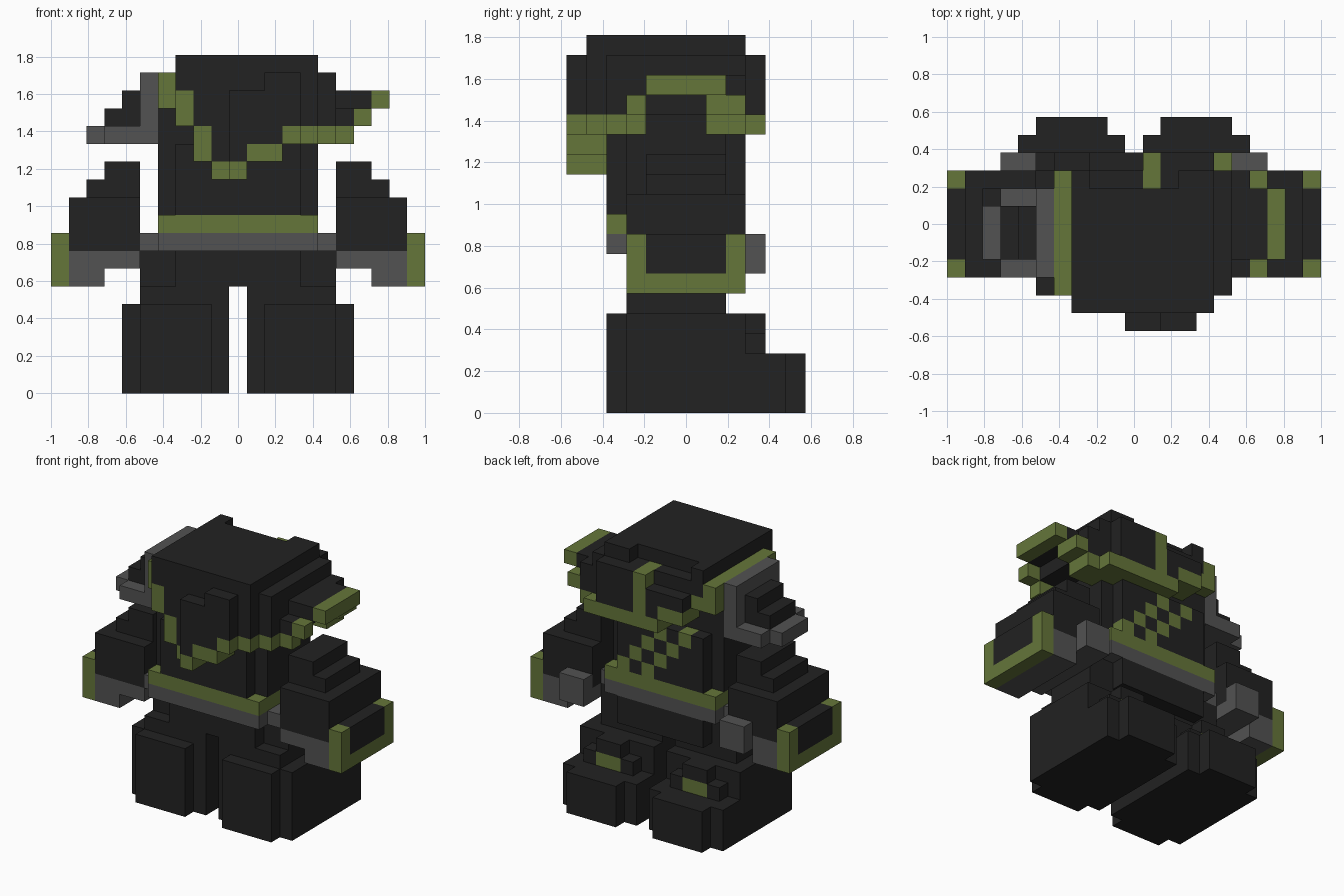
import bpy
import bmesh
from mathutils import Vector

cube = bpy.data.objects.get("Cube")
if cube:
    bpy.data.objects.remove(cube, do_unlink=True)

# Block size and the grid point that becomes the origin
UNIT = 2 / 21
WIDTH = 21
ORIGIN = Vector((WIDTH / 2, 6, 0))
AXES = [Vector((1, 0, 0)), Vector((0, 1, 0)), Vector((0, 0, 1))]

# Flat colours
COLOURS = {
    "charcoal": (0.016, 0.016, 0.016, 1),
    "olive_green": (0.13, 0.18, 0.042, 1),
    "steel_grey": (0.085, 0.085, 0.085, 1),
}
DARK, GREEN, GREY = range(len(COLOURS))
materials = []
for label, rgba in COLOURS.items():
    mat = bpy.data.materials.new(label)
    mat.use_nodes = True
    mat.diffuse_color = rgba
    shader = mat.node_tree.nodes["Principled BSDF"]
    shader.inputs["Base Color"].default_value = rgba
    shader.inputs["Roughness"].default_value = 0.9
    materials.append(mat)

# Every block belongs to one part and has one colour
blocks = {}


def fill(part, colour, xs, ys, zs):
    """Fill a box of blocks; later boxes replace earlier ones."""
    for x in range(*xs):
        for y in range(*ys):
            for z in range(*zs):
                blocks[x, y, z] = (part, colour)


def fill_pair(part, colour, xs, ys, zs):
    """Fill a box on the left side and its mirror on the right."""
    fill("left_" + part, colour, xs, ys, zs)
    fill("right_" + part, colour, (WIDTH - xs[1], WIDTH - xs[0]), ys, zs)


# Boots with rounded corners and a strap buckle
fill_pair("boot", DARK, (11, 17), (3, 11), (0, 3))
fill_pair("boot", DARK, (12, 16), (2, 12), (0, 3))
fill_pair("boot", DARK, (11, 17), (3, 9), (3, 5))
fill_pair("boot", DARK, (12, 16), (2, 9), (3, 5))
fill_pair("boot", DARK, (12, 16), (9, 10), (3, 4))
fill_pair("boot", DARK, (13, 15), (9, 10), (4, 5))
fill_pair("boot", GREEN, (13, 15), (9, 10), (3, 4))

# Legs and hips
fill_pair("leg", DARK, (11, 16), (3, 8), (5, 6))
fill("hips", DARK, (5, 16), (4, 8), (6, 8))
fill("hips", DARK, (7, 14), (3, 9), (6, 8))

# Belt and tunic hem
fill("belt", GREY, (5, 16), (3, 8), (8, 9))
fill("belt", GREY, (6, 15), (2, 9), (8, 9))
fill("hem", GREEN, (6, 15), (2, 9), (9, 10))

# Torso and head core
fill("torso", DARK, (6, 15), (3, 8), (10, 14))
fill("torso", DARK, (7, 14), (2, 9), (10, 14))
fill("head", DARK, (6, 15), (3, 8), (14, 16))

# Chequered sash running diagonally over the chest
for x in range(7, 14):
    for z in (21 - x, 23 - x):
        if (x, 8, z) in blocks and 10 <= z < 14:
            fill("torso", GREEN, (x, x + 1), (8, 9), (z, z + 1))

# Arms stepping up to the shoulder
fill_pair("arm", DARK, (16, 20), (3, 9), (8, 11))
fill_pair("arm", DARK, (16, 19), (4, 8), (11, 12))
fill_pair("arm", DARK, (16, 18), (4, 8), (12, 13))

# Gloves with thumb and green framed cuff plate
fill_pair("glove", GREY, (18, 20), (3, 9), (6, 8))
fill_pair("glove", GREY, (16, 18), (3, 9), (7, 8))
fill_pair("glove", GREY, (16, 18), (9, 10), (7, 9))
fill_pair("cuff", GREEN, (20, 21), (3, 9), (6, 9))
fill_pair("cuff", DARK, (20, 21), (4, 8), (7, 9))

# Hood crown
fill("hood", DARK, (7, 15), (1, 8), (16, 19))
fill("hood", DARK, (7, 8), (8, 9), (16, 19))
fill("hood", DARK, (8, 13), (8, 9), (15, 18))
fill("hood", DARK, (13, 15), (8, 9), (15, 19))
fill("hood", DARK, (15, 16), (2, 9), (15, 18))
fill("hood", GREEN, (6, 7), (2, 9), (16, 18))

# Hood drape: slanting rim, given as column, rim height and rim thickness
DRAPE = [(7, 15, 2), (8, 13, 2), (9, 12, 1), (10, 12, 1), (11, 13, 1),
         (12, 13, 1), (13, 14, 1), (14, 14, 1)]
for x, rim, thick in DRAPE:
    front = 0 if 10 <= x < 14 else 1
    fill("hood", DARK, (x, x + 1), (1, 3), (rim, 19))
    if front == 0:
        fill("hood", DARK, (x, x + 1), (0, 1), (rim, 17 if x < 12 else 18))
    fill("hood", GREEN, (x, x + 1), (front, 2), (rim, rim + thick))

# Hood rim on the face side, climbing towards the right
fill("hood", DARK, (10, 12), (9, 10), (15, 17))
fill("hood", DARK, (12, 15), (9, 10), (15, 18))
fill("hood_rim", GREEN, (10, 16), (8, 10), (14, 15))
fill("hood_rim", GREEN, (8, 10), (8, 10), (15, 16))
fill("hood", DARK, (8, 10), (9, 10), (16, 17))
fill("hood_rim", GREEN, (6, 8), (8, 9), (16, 17))
fill("nose_strip", GREEN, (11, 12), (8, 10), (14, 18))

# Left ear flap, an arch of hood cloth edged in green
fill("left_flap", DARK, (16, 17), (3, 9), (15, 16))
fill("left_flap", DARK, (16, 17), (4, 9), (16, 17))
fill("left_flap", DARK, (17, 18), (4, 8), (16, 17))
fill("left_flap", GREEN, (18, 19), (4, 8), (16, 17))
for ys in ((3, 4), (7, 9)):
    fill("left_flap", GREEN, (17, 18), ys, (15, 16))
    fill("left_flap", GREEN, (15, 17), ys, (14, 15))
fill("left_flap", GREEN, (15, 16), (2, 4), (14, 15))

# Right ear flap with a steel frame
fill("right_flap", GREY, (5, 6), (3, 8), (14, 18))
fill("right_flap", GREY, (3, 5), (3, 8), (14, 15))
fill("right_flap", GREY, (2, 3), (4, 7), (14, 15))
fill("right_flap", DARK, (4, 5), (4, 7), (15, 17))
fill("right_flap", DARK, (3, 4), (4, 7), (15, 16))


def build(part):
    """Turn the blocks of one part into a mesh of their outer faces."""
    bm = bmesh.new()
    for cell, (owner, colour) in blocks.items():
        if owner != part:
            continue
        centre = Vector(cell) + Vector((0.5, 0.5, 0.5)) - ORIGIN
        for i in range(3):
            for sign in (-1, 1):
                normal = AXES[i] * sign
                beside = tuple(round(c) for c in Vector(cell) + normal)
                if beside in blocks:
                    continue
                u, v = AXES[(i + 1) % 3], AXES[(i + 2) % 3] * sign
                corners = (-u - v, u - v, u + v, v - u)
                face = bm.faces.new([
                    bm.verts.new((centre + (normal + c) / 2) * UNIT)
                    for c in corners])
                face.material_index = colour
    bmesh.ops.remove_doubles(bm, verts=bm.verts[:], dist=UNIT / 100)
    mesh = bpy.data.meshes.new(part)
    for mat in materials:
        mesh.materials.append(mat)
    bm.to_mesh(mesh)
    bm.free()
    bpy.context.collection.objects.link(bpy.data.objects.new(part, mesh))


for part in sorted({owner for owner, _ in blocks.values()}):
    build(part)
